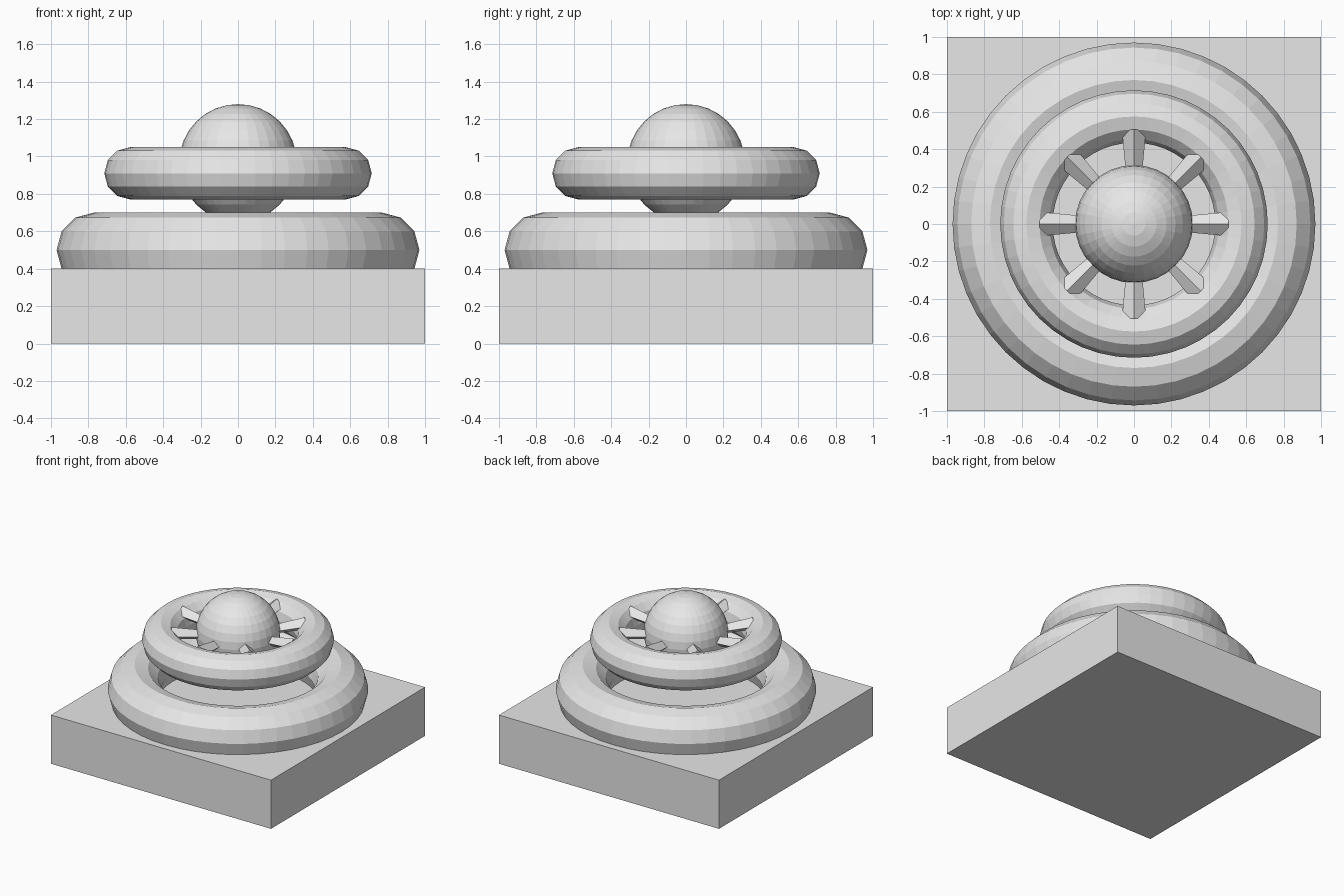
import bpy
import bmesh
import math
from mathutils import Matrix, Vector

if "Cube" in bpy.data.objects:
    bpy.data.objects.remove(bpy.data.objects["Cube"], do_unlink=True)

# Single plain material
grey = bpy.data.materials.new("light_grey")
grey.use_nodes = True
colour = (0.8, 0.8, 0.8, 1)
grey.diffuse_color = colour
grey.node_tree.nodes["Principled BSDF"].inputs["Base Color"].default_value = colour


def finish(name):
    """Name the part just added and colour it."""
    part = bpy.context.object
    part.name = name
    part.data.materials.append(grey)
    return part


def add_ring(name, major, minor, z):
    bpy.ops.mesh.primitive_torus_add(
        major_radius=major, minor_radius=minor,
        major_segments=48, minor_segments=12, location=(0, 0, z))
    return finish(name)


# Square plinth
bpy.ops.mesh.primitive_cube_add(size=1, location=(0, 0, 0.2))
base = finish("base")
base.data.transform(Matrix.Diagonal((2, 2, 0.4, 1)))

# Stacked rings
add_ring("lower_ring", 0.77, 0.2, 0.5)
add_ring("upper_ring", 0.575, 0.14, 0.91)

# Central ball
bpy.ops.mesh.primitive_uv_sphere_add(
    segments=32, ring_count=16, radius=0.315, location=(0, 0, 0.965))
finish("centre_ball")


# Tapered four-sided spokes with a ridge on top, widening outwards
def diamond(bm, radius, z, half_width, half_height):
    corners = ((half_width, 0), (0, half_height), (-half_width, 0), (0, -half_height))
    return [bm.verts.new(Vector((radius, y, z + h))) for y, h in corners]


def add_spoke(index, count):
    bm = bmesh.new()
    inner = diamond(bm, 0.24, 0.965, 0.04, 0.035)
    outer = diamond(bm, 0.505, 0.998, 0.065, 0.05)
    for i in range(4):
        j = (i + 1) % 4
        bm.faces.new((inner[i], inner[j], outer[j], outer[i]))
    bm.faces.new(inner)
    bm.faces.new(outer)
    bmesh.ops.recalc_face_normals(bm, faces=bm.faces)
    mesh = bpy.data.meshes.new("spoke")
    bm.to_mesh(mesh)
    bm.free()
    mesh.materials.append(grey)
    spoke = bpy.data.objects.new(f"spoke_{index + 1}", mesh)
    spoke.rotation_euler.z = math.tau * index / count
    bpy.context.collection.objects.link(spoke)


for n in range(8):
    add_spoke(n, 8)
